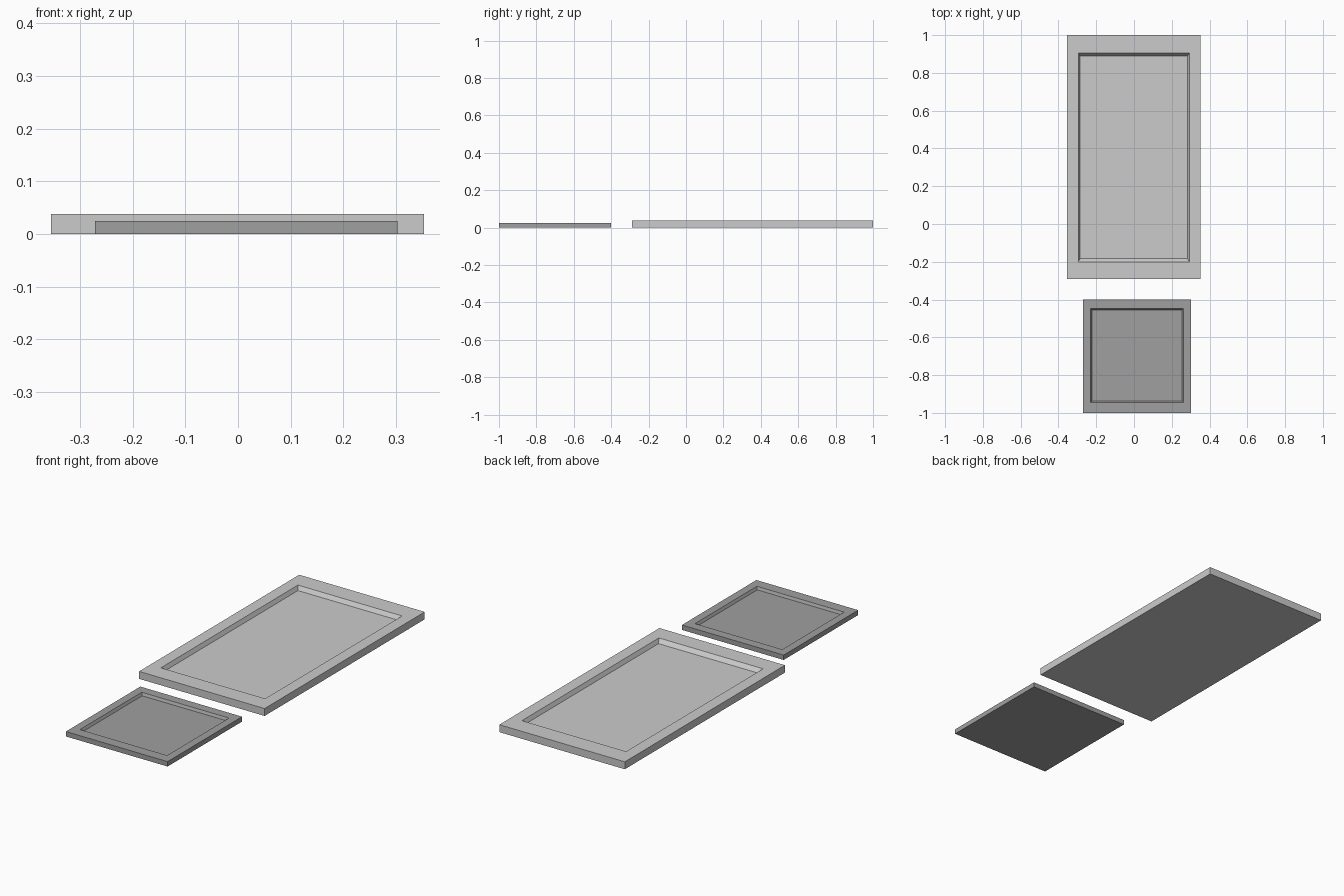
import bpy, bmesh

if "Cube" in bpy.data.objects:
    bpy.data.objects.remove(bpy.data.objects["Cube"])


def tray(name, outer, rim, floor, height, depth):
    """Flat slab with a recessed, slope-sided panel; rects are (x0, x1, y0, y1)."""
    bm = bmesh.new()

    def ring(rect, z):
        x0, x1, y0, y1 = rect
        return [bm.verts.new((x, y, z)) for x, y in ((x0, y0), (x1, y0), (x1, y1), (x0, y1))]

    rings = [ring(outer, 0), ring(outer, height), ring(rim, height), ring(floor, height - depth)]
    for a, b in zip(rings, rings[1:]):
        for i in range(4):
            j = (i + 1) % 4
            bm.faces.new((a[i], a[j], b[j], b[i]))
    bm.faces.new(rings[0][::-1])
    bm.faces.new(rings[-1])
    bmesh.ops.recalc_face_normals(bm, faces=bm.faces)
    mesh = bpy.data.meshes.new(name)
    bm.to_mesh(mesh)
    bm.free()
    obj = bpy.data.objects.new(name, mesh)
    bpy.context.collection.objects.link(obj)
    return obj


# Large lighter panel
tray("large_panel", (-0.355, 0.353, -0.29, 1.0), (-0.295, 0.293, -0.2, 0.904),
     (-0.285, 0.283, -0.183, 0.89), 0.038, 0.02)

# Small darker panel
small = tray("small_panel", (-0.271, 0.303, -1.0, -0.4), (-0.23, 0.262, -0.945, -0.447),
             (-0.222, 0.254, -0.937, -0.455), 0.025, 0.013)
dark = bpy.data.materials.new("dark_grey")
dark.diffuse_color = (0.35, 0.35, 0.35, 1)
dark.use_nodes = True
dark.node_tree.nodes["Principled BSDF"].inputs["Base Color"].default_value = dark.diffuse_color
small.data.materials.append(dark)
